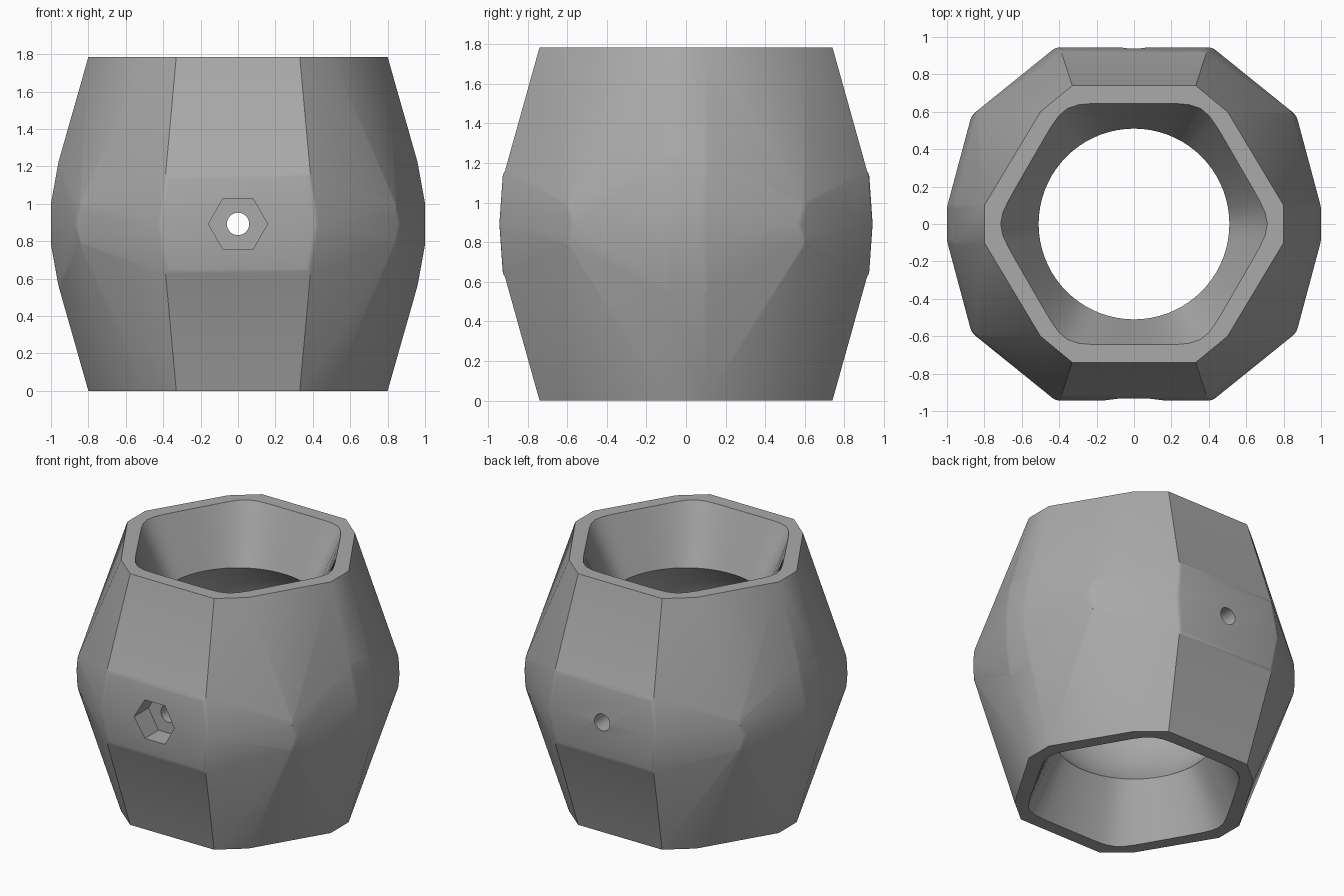
import bpy, bmesh
from math import sin, cos, pi, sqrt, radians

cube = bpy.data.objects.get("Cube")
if cube:
    bpy.data.objects.remove(cube)

H = 1.785
MID = H / 2

mat = bpy.data.materials.new("plain_grey")
mat.use_nodes = True
grey = (0.4, 0.4, 0.4, 1)
mat.diffuse_color = grey
mat.node_tree.nodes["Principled BSDF"].inputs["Base Color"].default_value = grey


def to_object(bm, name):
    bmesh.ops.recalc_face_normals(bm, faces=bm.faces)
    mesh = bpy.data.meshes.new(name)
    bm.to_mesh(mesh)
    bm.free()
    mesh.materials.append(mat)
    ob = bpy.data.objects.new(name, mesh)
    bpy.context.collection.objects.link(ob)
    return ob


def loft(rings, name):
    """Closed solid through equal-length rings of points."""
    bm = bmesh.new()
    loops = [[bm.verts.new(p) for p in ring] for ring in rings]
    n = len(loops[0])
    for a, b in zip(loops, loops[1:]):
        for i in range(n):
            j = (i + 1) % n
            bm.faces.new((a[i], a[j], b[j], b[i]))
    bm.faces.new(loops[0])
    bm.faces.new(loops[-1])
    return to_object(bm, name)


# Faceted outer body: one octant of corners, mirrored and hulled
corners = [(0.8, 0.1, MID), (0.5, 0.6, MID), (0.33, 0.74, MID),
           (0.96, 0.1, 0.33), (1.0, 0.09, 0.11),
           (0.845, 0.6, 0.1), (0.87, 0.575, 0),
           (0.38, 0.925, 0.255), (0.42, 0.943, 0)]
points = {(x * sx, y * sy, MID + z * sz) for x, y, z in corners
          for sx in (1, -1) for sy in (1, -1) for sz in (1, -1)}
bm = bmesh.new()
for p in sorted(points):
    bm.verts.new(p)
bmesh.ops.convex_hull(bm, input=bm.verts)
bmesh.ops.dissolve_limit(bm, angle_limit=radians(1), verts=bm.verts, edges=bm.edges)
# Soften the creases but keep both rims crisp
creases = [e for e in bm.edges if e.calc_face_angle(0) > radians(12)
           and all(abs(v.co.z - MID) < MID - 0.01 for v in e.verts)]
bmesh.ops.bevel(bm, geom=creases, offset=0.015, segments=2, profile=0.5,
                affect='EDGES', clamp_overlap=True)
body = to_object(bm, "body")


# Inner cavity: rounded-hexagon funnels at both ends, round chamber between
def hex_radius(a, flat=0.645, power=16):
    s = sum(abs(cos(a - k * pi / 3 - pi / 6)) ** power for k in range(3))
    return flat / s ** (1 / power)


def cavity_ring(z, rad):
    return [(rad(2 * pi * i / 72) * cos(2 * pi * i / 72),
             rad(2 * pi * i / 72) * sin(2 * pi * i / 72), z) for i in range(72)]


throat, depth = 0.51, 0.39
half = MID - depth
sphere = sqrt(throat ** 2 + half ** 2)


def funnel(t):
    return lambda a: throat + (hex_radius(a) - throat) * t


rings = [cavity_ring(-0.05, funnel(1 + 0.05 / depth)), cavity_ring(0, funnel(1))]
for i in range(17):
    z = half * (i / 8 - 1)
    rings.append(cavity_ring(MID + z, lambda a, r=sqrt(sphere ** 2 - z * z): r))
rings += [cavity_ring(H, funnel(1)), cavity_ring(H + 0.05, funnel(1 + 0.05 / depth))]
cavity = loft(rings, "cavity_cutter")


# Nut pocket on the front and a bolt hole through front and back
def prism(name, radius, sides, y0, y1):
    return loft([[(radius * cos(2 * pi * i / sides), y, MID + radius * sin(2 * pi * i / sides))
                  for i in range(sides)] for y in (y0, y1)], name)


pocket = prism("nut_pocket_cutter", 0.158, 6, -1.1, -0.78)
hole = prism("bolt_hole_cutter", 0.06, 32, -1.2, 1.2)

bpy.context.view_layer.objects.active = body
body.select_set(True)
for cutter in (cavity, pocket, hole):
    mod = body.modifiers.new(cutter.name, 'BOOLEAN')
    mod.operation = 'DIFFERENCE'
    mod.solver = 'EXACT'
    mod.object = cutter
    bpy.ops.object.modifier_apply(modifier=mod.name)
    bpy.data.objects.remove(cutter)

bpy.ops.object.shade_smooth_by_angle(angle=radians(25))
